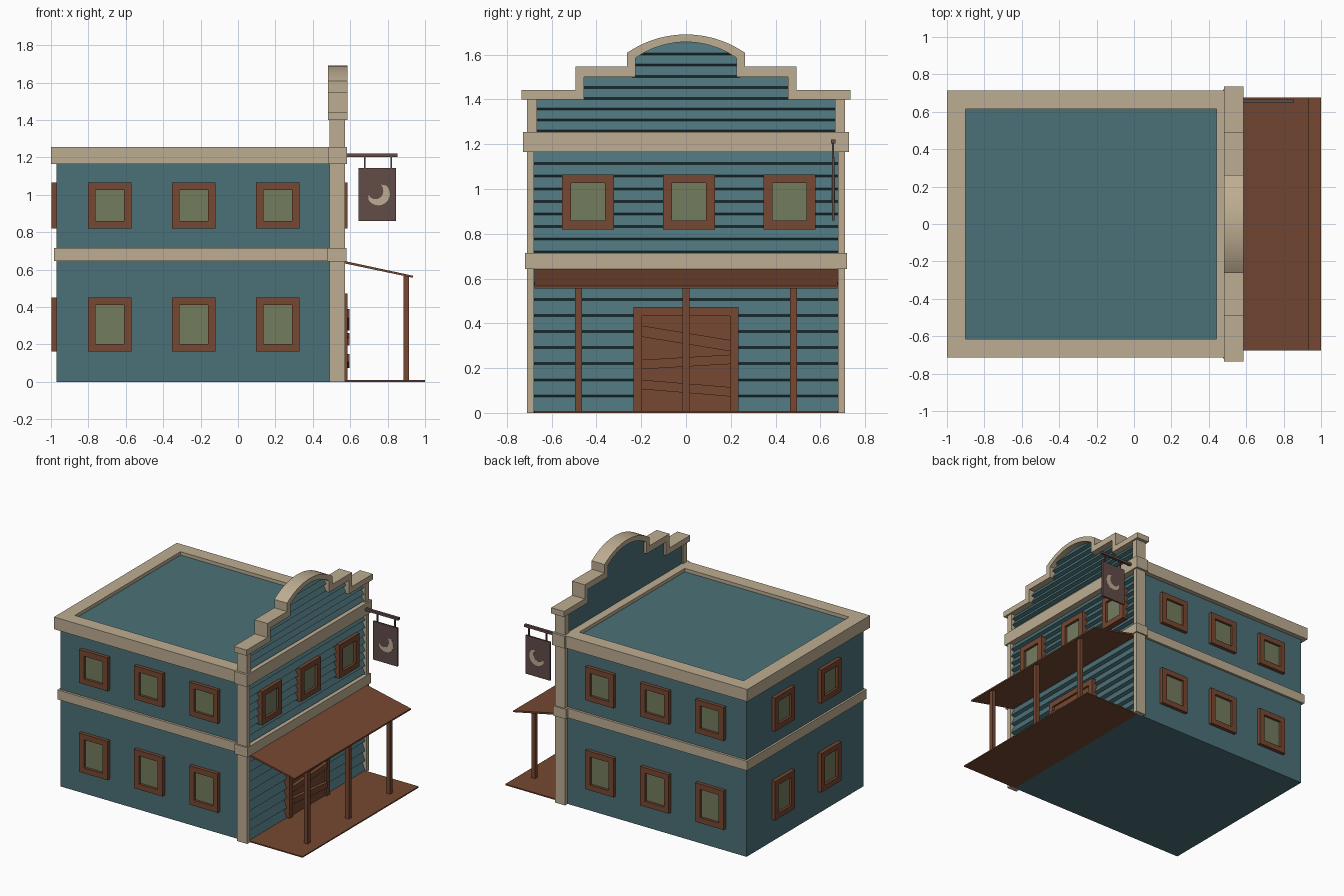
import bpy, bmesh, math

if "Cube" in bpy.data.objects:
    bpy.data.objects.remove(bpy.data.objects["Cube"])

def material(name, hexcol):
    m = bpy.data.materials.new(name)
    c = [int(hexcol[i:i + 2], 16) / 255 for i in (0, 2, 4)]
    m.diffuse_color = [v / 12.92 if v < 0.04 else ((v + 0.055) / 1.055) ** 2.4 for v in c] + [1]
    m.use_nodes = True
    m.node_tree.nodes["Principled BSDF"].inputs["Base Color"].default_value = m.diffuse_color
    return m

TEAL = material("teal paint", "4B7178")
TRIM = material("cream trim", "BEAE93")
WOOD = material("red brown wood", "764832")
GLASS = material("olive glass", "747C5F")
SIGN = material("dark sign wood", "624C48")

def finish(name, bm, mat):
    bmesh.ops.recalc_face_normals(bm, faces=bm.faces)
    me = bpy.data.meshes.new(name)
    bm.to_mesh(me)
    bm.free()
    me.materials.append(mat)
    ob = bpy.data.objects.new(name, me)
    bpy.context.collection.objects.link(ob)
    return ob

def add_box(bm, x0, x1, y0, y1, z0, z1):
    vs = bmesh.ops.create_cube(bm, size=1)["verts"]
    for v in vs:
        v.co = ((x0 + x1) / 2 + v.co.x * (x1 - x0), (y0 + y1) / 2 + v.co.y * (y1 - y0),
                (z0 + z1) / 2 + v.co.z * (z1 - z0))

def boxes(name, mat, *dims):
    bm = bmesh.new()
    for d in dims:
        add_box(bm, *d)
    return finish(name, bm, mat)

def prism(name, mat, pts, a, b, axis="x"):
    """Extrude a profile: (y, z) points along x, or (x, z) points along y."""
    bm = bmesh.new()
    place = (lambda p, t: (t, p[0], p[1])) if axis == "x" else (lambda p, t: (p[0], t, p[1]))
    lo = [bm.verts.new(place(p, a)) for p in pts]
    hi = [bm.verts.new(place(p, b)) for p in pts]
    bm.faces.new(lo)
    bm.faces.new(hi)
    for i in range(len(pts)):
        j = (i + 1) % len(pts)
        bm.faces.new((lo[i], lo[j], hi[j], hi[i]))
    return finish(name, bm, mat)

# Main block; its top is the sunken flat roof
boxes("main_block", TEAL, (-0.97, 0.53, -0.68, 0.68, 0, 1.23))

# Roof cornice ring, floor band and their facade pieces
boxes("roof_cornice", TRIM,
      (-1, -0.90, -0.715, 0.715, 1.165, 1.255), (0.44, 0.49, -0.715, 0.715, 1.165, 1.255),
      (-0.90, 0.44, -0.715, -0.615, 1.165, 1.255), (-0.90, 0.44, 0.615, 0.715, 1.165, 1.255))
boxes("floor_band", TRIM, (-0.985, 0.49, -0.697, 0.697, 0.645, 0.715))
boxes("facade_cornice", TRIM, (0.48, 0.583, -0.727, 0.727, 1.165, 1.255))
boxes("facade_band", TRIM, (0.475, 0.58, -0.72, 0.72, 0.643, 0.715))

# Corner pillars
for s, side in ((-1, "left"), (1, "right")):
    y0, y1 = sorted((s * 0.678, s * 0.71))
    boxes(side + "_pillar", TRIM, (0.49, 0.572, y0, y1, 0, 1.2))
    y0, y1 = sorted((s * 0.665, s * 0.71))
    boxes(side + "_upper_pillar", TRIM, (0.49, 0.572, y0, y1, 1.2, 1.405))

# Stepped and arched parapet
def arch(hw, z, peak, n=18):
    s = peak - z
    r = (hw * hw + s * s) / (2 * s)
    a = math.asin(hw / r)
    return [(r * math.sin(a - 2 * a * i / n), peak - r + r * math.cos(a - 2 * a * i / n))
            for i in range(n + 1)]

def stepped(side, hw, z, peak):
    return side + arch(hw, z, peak) + [(-y, h) for y, h in reversed(side)]

outer = stepped([(0.735, 1.40), (0.735, 1.442), (0.493, 1.442), (0.493, 1.546), (0.263, 1.546)],
                0.263, 1.608, 1.69)
inner = stepped([(0.455, 1.40), (0.455, 1.50), (0.225, 1.50)], 0.225, 1.585, 1.656)
cap = prism("parapet_cap", TRIM, outer + inner[::-1], 0.48, 0.585)
prism("parapet_wall", TEAL, stepped([(0.68, 1.22), (0.68, 1.42), (0.474, 1.42), (0.474, 1.52),
                                     (0.244, 1.52)], 0.244, 1.59, 1.672), 0.50, 0.535)
bpy.context.view_layer.objects.active = cap
cap.select_set(True)
bpy.ops.object.shade_smooth_by_angle(angle=math.radians(25))

# Clapboards on the street side: sawtooth boards
def clapboards(name, z0, z1, rows, width):
    bm = bmesh.new()
    h = (z1 - z0) / rows
    for i in range(rows):
        a, b = z0 + i * h, z0 + (i + 1) * h
        wa, wb = width((a + b) / 2, a), width((a + b) / 2, b)
        prof = [(0.52, a, wa), (0.535, a, wa), (0.562, a + 0.009, wa), (0.536, b, wb), (0.52, b, wb)]
        l = [bm.verts.new((x, -w, z)) for x, z, w in prof]
        r = [bm.verts.new((x, w, z)) for x, z, w in prof]
        bm.faces.new(l)
        bm.faces.new(r)
        for k in range(5):
            j = (k + 1) % 5
            bm.faces.new((l[k], l[j], r[j], r[k]))
    finish(name, bm, TEAL)

def parapet_width(mid, z):
    if mid < 1.40:
        return 0.68
    if mid < 1.50:
        return 0.47
    return 0.24 if z < 1.61 else 0.09

clapboards("lower_clapboards", 0, 0.645, 9, lambda m, z: 0.68)
clapboards("upper_clapboards", 0.715, 1.165, 8, lambda m, z: 0.68)
clapboards("parapet_clapboards", 1.255, 1.40, 3, parapet_width)
clapboards("parapet_step_clapboards", 1.40, 1.497, 2, parapet_width)
clapboards("parapet_arch_clapboards", 1.497, 1.65, 3, parapet_width)

# Windows: frame of four bars plus a recessed pane
def window(name, face, c, zc, h, w=0.232, t=0.04):
    wall, out, pane = {"x+": (0.53, 0.585, 0.567), "x-": (-0.96, -0.997, -0.979),
                       "y+": (0.67, 0.706, 0.688), "y-": (-0.67, -0.706, -0.688)}[face]
    def dims(u0, u1, z0, z1, o):
        a, b = sorted((wall, o))
        return (a, b, u0, u1, z0, z1) if face[0] == "x" else (u0, u1, a, b, z0, z1)
    l, r, b, u = c - w / 2, c + w / 2, zc - h / 2, zc + h / 2
    boxes(name + "_frame", WOOD, dims(l, l + t, b, u, out), dims(r - t, r, b, u, out),
          dims(l + t, r - t, b, b + t, out), dims(l + t, r - t, u - t, u, out))
    boxes(name + "_glass", GLASS, dims(l + t, r - t, b + t, u - t, pane))

for floor, zc, h in (("lower", 0.306, 0.287), ("upper", 0.942, 0.247)):
    for i, x in enumerate((-0.685, -0.237, 0.213)):
        window(f"{floor}_near_window_{i}", "y-", x, zc, h)
        window(f"{floor}_far_window_{i}", "y+", x, zc, h)
    for i, y in enumerate((-0.27, 0.27)):
        window(f"{floor}_rear_window_{i}", "x-", y, zc, h)
for i, y in enumerate((-0.437, 0.013, 0.462)):
    window(f"street_window_{i}", "x+", y, 0.942, 0.247)

# Boarded double door
boxes("door_frame", WOOD, (0.53, 0.585, -0.235, -0.197, 0, 0.473), (0.53, 0.585, 0.197, 0.235, 0, 0.473),
      (0.53, 0.585, -0.197, 0.197, 0.432, 0.473))
boxes("door_panel", WOOD, (0.53, 0.57, -0.197, 0.197, 0, 0.432))
for i, (zl, zr, w) in enumerate(((0.39, 0.325, 0.05), (0.237, 0.26, 0.042), (0.148, 0.115, 0.042))):
    prism(f"door_board_{i}", WOOD, [(-0.199, zl - w), (0.199, zr - w), (0.199, zr), (-0.199, zl)],
          0.56, 0.595)

# Porch: floor, sloped roof, posts
boxes("porch_floor", WOOD, (0.53, 1.0, -0.677, 0.677, 0, 0.009))
prism("porch_roof", WOOD, [(0.55, 0.637), (0.935, 0.556), (0.935, 0.567), (0.55, 0.65)],
      -0.677, 0.677, "y")
for i, y in enumerate((-0.48, 0, 0.48)):
    boxes(f"porch_post_{i}", WOOD, (0.885, 0.915, y - 0.015, y + 0.015, 0, 0.566))

# Hanging sign with a curved painted mark on both sides
boxes("sign_bar", SIGN, (0.56, 0.853, 0.647, 0.667, 1.203, 1.221))
boxes("sign_hangers", SIGN, *[(x - 0.004, x + 0.004, 0.653, 0.661, 1.14, 1.205) for x in (0.678, 0.82)])
boxes("sign_board", SIGN, (0.645, 0.845, 0.651, 0.664, 0.86, 1.143))
arc = [math.radians(45 - 195 * i / 12) for i in range(13)]
rim = [(0.75 + 0.062 * math.cos(a), 1.005 + 0.062 * math.sin(a)) for a in arc]
hollow = [(0.735 + 0.042 * math.cos(a), 1.022 + 0.046 * math.sin(a)) for a in reversed(arc)]
prism("sign_crescent", TRIM, rim + hollow, 0.6495, 0.6655, "y")
